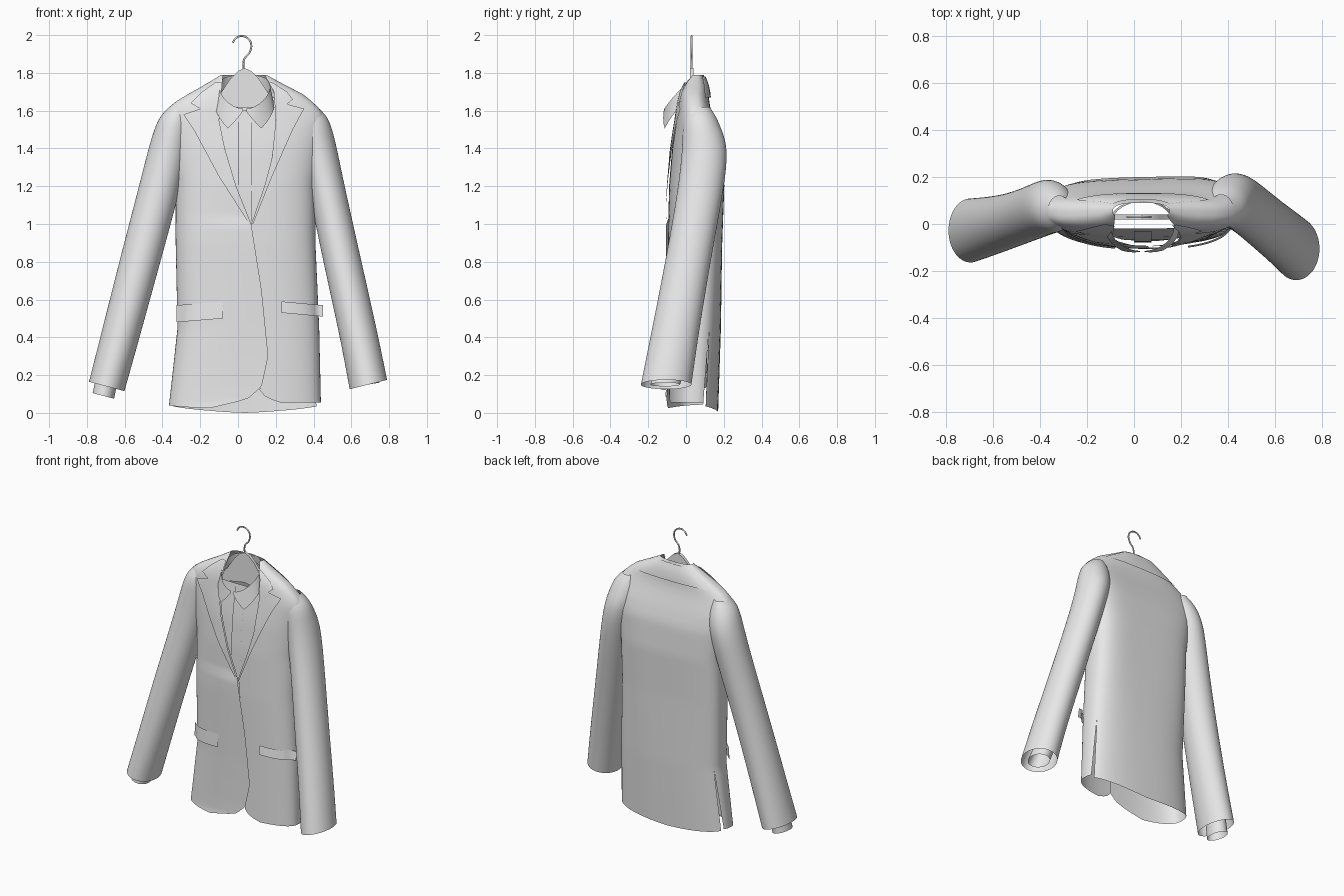
import bpy, bmesh
from math import acos, cos, sin, pi, radians, copysign

if "Cube" in bpy.data.objects:
    bpy.data.objects.remove(bpy.data.objects["Cube"])

grey = bpy.data.materials.new("light grey cloth")
grey.use_nodes = True
grey.diffuse_color = (0.8, 0.8, 0.8, 1)
grey.node_tree.nodes["Principled BSDF"].inputs["Base Color"].default_value = (0.8, 0.8, 0.8, 1)
SQ = 2.6  # squareness of the torso section


def lookup(table, z):
    """Interpolate rows of (z, values...) and return the values."""
    if z <= table[0][0]:
        return table[0][1:]
    for a, b in zip(table, table[1:]):
        if z <= b[0]:
            t = (z - a[0]) / (b[0] - a[0])
            return [p + (q - p) * t for p, q in zip(a[1:], b[1:])]
    return table[-1][1:]


def finish(name, bm):
    bmesh.ops.remove_doubles(bm, verts=bm.verts, dist=0.0005)
    bmesh.ops.recalc_face_normals(bm, faces=bm.faces)
    mesh = bpy.data.meshes.new(name)
    bm.to_mesh(mesh)
    bm.free()
    mesh.materials.append(grey)
    ob = bpy.data.objects.new(name, mesh)
    bpy.context.collection.objects.link(ob)
    return ob


def add_patch(bm, point, us, vs):
    """Grid of quads through point(u, v)."""
    grid = [[bm.verts.new(point(u, v)) for u in us] for v in vs]
    for r, s in zip(grid, grid[1:]):
        for i in range(len(us) - 1):
            bm.faces.new((r[i], r[i + 1], s[i + 1], s[i]))


def steps(a, b, n):
    return [a + (b - a) * i / n for i in range(n + 1)]


def patch(name, point, us, vs):
    bm = bmesh.new()
    add_patch(bm, point, us, vs)
    return finish(name, bm)


# Torso sections: height, right, left, front, back, hollow of the back
TORSO = [(0, -.37, .44, -.09, .17, 0), (.45, -.32, .43, -.09, .195, .01),
         (.9, -.33, .41, -.095, .22, .03), (1.2, -.33, .41, -.09, .235, .035),
         (1.4, -.36, .44, -.075, .225, .035), (1.5, -.385, .46, -.06, .195, .03),
         (1.56, -.395, .465, -.05, .165, .02), (1.63, -.36, .415, -.04, .135, .01),
         (1.69, -.26, .34, -.03, .12, 0), (1.74, -.17, .24, -.01, .11, 0),
         (1.79, -.09, .15, .02, .09, 0)]
# Front opening edges: height, x
RIGHT_EDGE = [(.03, -.15), (.05, -.03), (.08, .06), (.14, .125), (.3, .16), (.65, .125),
              (1, .07), (1.2, -.01), (1.4, -.07), (1.55, -.1), (1.79, -.08)]
LEFT_EDGE = [(.05, .24), (.08, .15), (.12, .115), (.3, .12), (.65, .1), (1, .07),
             (1.2, .14), (1.35, .18), (1.55, .2), (1.7, .19), (1.79, .14)]


def section(z):
    x0, x1, y0, y1, hollow = lookup(TORSO, z)
    return (x0 + x1) / 2, (x1 - x0) / 2, (y0 + y1) / 2, (y1 - y0) / 2, hollow


def torso_point(a, z, lift=0):
    cx, rx, cy, ry, hollow = section(z)
    c, s = cos(a), sin(a)
    back = max(0, s)
    y = cy + ry * copysign(abs(s) ** (2 / SQ), s)
    y += back * (lift + .4 * hollow * c) - hollow * back ** 3
    return (cx + rx * copysign(abs(c) ** (2 / SQ), c), y, z)


def front_point(x, z, offset):
    cx, rx, cy, ry, _ = section(z)
    u = min(abs((x - cx) / rx), .98)
    return (x, cy - ry * (1 - u ** SQ) ** (1 / SQ) + offset, z)


def edge_angle(edge, z):
    cx, rx = section(z)[:2]
    u = max(-.99, min(.99, (lookup(edge, z)[0] - cx) / rx))
    return -acos(copysign(abs(u) ** (SQ / 2), u))


# Jacket body: two fronts and a back, parted below by side vents
VENT = .4


def vent_gap(z):
    return max(0, .45 - z) * .25


def left_front(u, v):
    z = v + .055 * max(0, 1 - v / .45)
    a = edge_angle(LEFT_EDGE, z)
    return torso_point(a + (VENT - vent_gap(v) - a) * u, z)


def right_front(u, v):
    z = v + (.025 + .02 * (1 - u)) * max(0, 1 - v / .45)
    a = 2 * pi + edge_angle(RIGHT_EDGE, z)
    b = pi - VENT + vent_gap(v)
    x, y, z = torso_point(b + (a - b) * u, z)
    overlap = .012 * u ** 3 if v < 1 else 0
    return (x, y - overlap, z)


def back_panel(u, v):
    a = VENT + (pi - 2 * VENT) * u
    hem = .035 * abs(2 * u - 1)
    return torso_point(a, v + hem * max(0, 1 - v / .45))


body = bmesh.new()
rows = steps(0, .3, 16) + steps(.34, 1.79, 42)
for panel in (left_front, right_front, back_panel):
    add_patch(body, panel, steps(0, 1, 22), rows)
finish("jacket_body", body)


# Pointed lapels, folded over the opening edges
def lapel(name, inner, outer):
    def point(u, z):
        a, b = lookup(inner, z)[0], lookup(outer, z)[0]
        return front_point(a + (b - a) * u, z, -.012)
    zs = sorted(set(steps(1, 1.55, 14) + [r[0] for r in outer]))
    patch(name, point, steps(0, 1, 8), zs)


lapel("right_lapel", RIGHT_EDGE, [(1, .06), (1.25, -.1), (1.5, -.235), (1.58, -.29),
                                  (1.61, -.2), (1.64, -.25), (1.7, -.19), (1.75, -.12)])
lapel("left_lapel", LEFT_EDGE, [(1, .08), (1.25, .18), (1.5, .29), (1.61, .35),
                                (1.635, .26), (1.66, .29), (1.7, .26), (1.75, .18)])

# Jacket collar round the back of the neck
patch("back_collar", lambda a, z: torso_point(a, z, .01),
      steps(radians(35), radians(145), 24), steps(1.67, 1.78, 5))


# Pocket flaps
def flap(name, x0, x1, top0, top1, depth):
    def point(u, v):
        z = top0 + (top1 - top0) * u - depth * v
        return front_point(x0 + (x1 - x0) * u, z, -.01 - .008 * v)
    patch(name, point, steps(0, 1, 12), steps(0, 1, 3))


flap("right_pocket_flap", -.325, -.08, .57, .59, .09)
flap("left_pocket_flap", .23, .45, .59, .57, .06)


# Shirt front and button placket inside the opening
def shirt_point(u, z):
    a, b = lookup(RIGHT_EDGE, z)[0] - .04, lookup(LEFT_EDGE, z)[0] + .04
    return front_point(a + (b - a) * u, z, .022)


patch("shirt_front", shirt_point, steps(0, 1, 12), steps(.96, 1.62, 14))
patch("shirt_placket", lambda x, z: front_point(x, z, .014),
      steps(0, .075, 2), steps(1, 1.6, 14))

# Shirt collar: degrees from the front, drop, flare
COLLAR = [(4, .015, .004), (35, .13, .02), (70, .1, .025), (120, .07, .01), (180, .05, .008)]


def collar_point(deg, v):
    drop, flare = lookup(COLLAR, min(deg, 360 - deg))
    a = radians(deg - 90)
    return (.035 + (.135 + flare * v) * cos(a), -.01 + (.105 + flare * v) * sin(a),
            1.7 + .09 * sin(a) + .03 * cos(a) ** 2 - drop * v)


patch("shirt_collar", collar_point, [4, 14, 25, 35, 47, 58] + steps(70, 290, 22)
      + [302, 313, 325, 335, 346, 356], steps(0, 1, 4))


# Tubes made of level oval sections
def tube(name, sections, tilt):
    bm = bmesh.new()

    def point(a, i):
        z, x0, x1, y0, y1 = sections[i]
        rise = tilt * cos(a) if i == 0 else 0
        return ((x0 + x1) / 2 + (x1 - x0) / 2 * cos(a),
                (y0 + y1) / 2 + (y1 - y0) / 2 * sin(a), z + rise)
    add_patch(bm, point, steps(0, 2 * pi, 24), range(len(sections)))
    ob = finish(name, bm)
    sub = ob.modifiers.new("smooth", "SUBSURF")
    sub.levels = sub.render_levels = 2


tube("left_sleeve", [(.15, .59, .79, -.24, .03), (.4, .54, .745, -.19, .065),
                     (.8, .45, .655, -.11, .13), (1.2, .37, .565, -.04, .205),
                     (1.4, .32, .525, -.02, .225), (1.5, .3, .5, -.02, .19),
                     (1.57, .3, .475, -.01, .16), (1.62, .32, .42, .01, .125)], .025)
tube("right_sleeve", [(.14, -.79, -.6, -.165, .11), (.4, -.73, -.52, -.14, .115),
                      (.8, -.63, -.41, -.1, .13), (1.2, -.525, -.3, -.06, .17),
                      (1.4, -.475, -.26, -.045, .195), (1.5, -.445, -.25, -.04, .18),
                      (1.57, -.415, -.25, -.03, .15), (1.62, -.365, -.27, 0, .12)], -.025)
tube("right_shirt_cuff", [(.09, -.77, -.655, -.11, .04), (.3, -.73, -.61, -.09, .05)], -.015)
tube("left_shirt_cuff", [(.15, .625, .75, -.19, -.03), (.3, .59, .71, -.15, .01)], .01)

# Hanger: flat shoulder board and wire hook
bm = bmesh.new()
outline = [(-.3, 1.56), (-.1, 1.68), (-.04, 1.77), (0, 1.81), (.035, 1.825), (.07, 1.81),
           (.11, 1.77), (.17, 1.68), (.37, 1.56), (.035, 1.62)]
board = bm.faces.new([bm.verts.new((x, .02, z)) for x, z in outline])
new = bmesh.ops.extrude_face_region(bm, geom=[board])["geom"]
bmesh.ops.translate(bm, vec=(0, .02, 0), verts=[g for g in new if isinstance(g, bmesh.types.BMVert)])
finish("hanger_board", bm)

wire = bpy.data.curves.new("hanger_hook", "CURVE")
wire.dimensions = "3D"
wire.bevel_depth = .005
wire.use_fill_caps = True
path = [(.03, 1.81), (.032, 1.87), (.062, 1.91), (.07, 1.95), (.055, 1.98),
        (.02, 1.995), (-.01, 1.985), (-.028, 1.96)]
spline = wire.splines.new("BEZIER")
spline.bezier_points.add(len(path) - 1)
for knot, (x, z) in zip(spline.bezier_points, path):
    knot.co = (x, .03, z)
    knot.handle_left_type = knot.handle_right_type = "AUTO"
wire.materials.append(grey)
bpy.context.collection.objects.link(bpy.data.objects.new("hanger_hook", wire))

# Smooth cloth, keeping sharp edges
for ob in bpy.context.scene.objects:
    if ob.type == "MESH":
        ob.select_set(True)
        bpy.context.view_layer.objects.active = ob
bpy.ops.object.shade_smooth_by_angle(angle=radians(40))
